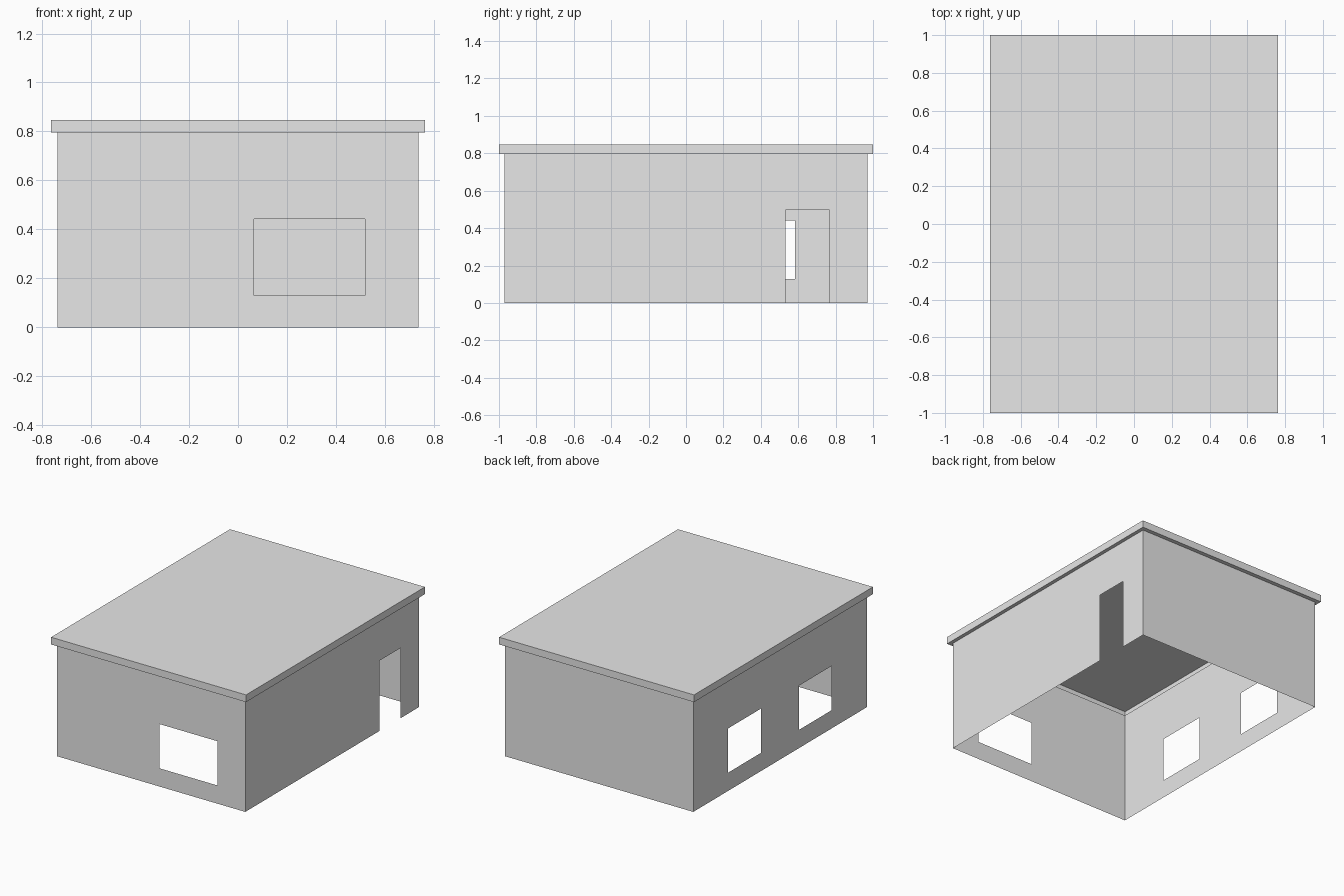
import bpy
import bmesh
from mathutils import Vector

cube = bpy.data.objects.get("Cube")
if cube:
    bpy.data.objects.remove(cube, do_unlink=True)

WALL_X, WALL_Y, WALL_TOP = 0.737, 0.971, 0.795
ROOF_X, ROOF_Y, ROOF_TOP = 0.763, 1.0, 0.846
SILL, LINTEL, DOOR_TOP = 0.129, 0.442, 0.497

grey = bpy.data.materials.new("plain grey")
grey.use_nodes = True
grey.diffuse_color = (0.8, 0.8, 0.8, 1)
grey.node_tree.nodes["Principled BSDF"].inputs["Base Color"].default_value = (0.8, 0.8, 0.8, 1)


def make_object(name, bm):
    mesh = bpy.data.meshes.new(name)
    bm.to_mesh(mesh)
    bm.free()
    mesh.materials.append(grey)
    obj = bpy.data.objects.new(name, mesh)
    bpy.context.collection.objects.link(obj)
    return obj


def wall(name, start, end, openings=()):
    """Thin wall from start to end; openings are (from, to, bottom, top) along it."""
    start, end = Vector((*start, 0)), Vector((*end, 0))
    length = (end - start).length
    along = (end - start) / length
    us = sorted({0, length, *(u for o in openings for u in o[:2])})
    zs = sorted({0, WALL_TOP, *(z for o in openings for z in o[2:])})
    bm = bmesh.new()
    grid = [[bm.verts.new(start + along * u + Vector((0, 0, z))) for z in zs] for u in us]
    for i in range(len(us) - 1):
        for j in range(len(zs) - 1):
            u, z = (us[i] + us[i + 1]) / 2, (zs[j] + zs[j + 1]) / 2
            if not any(a < u < b and c < z < d for a, b, c, d in openings):
                bm.faces.new((grid[i][j], grid[i + 1][j], grid[i + 1][j + 1], grid[i][j + 1]))
    loose = [v for v in bm.verts if not v.link_faces]
    bmesh.ops.delete(bm, geom=loose, context='VERTS')
    make_object(name, bm)


# Four walls, counterclockwise so that they face outward
front_right, front_left = (-WALL_X, -WALL_Y), (WALL_X, -WALL_Y)
back_left, back_right = (WALL_X, WALL_Y), (-WALL_X, WALL_Y)
wall("front_wall", front_right, front_left,
     [(WALL_X + 0.065, WALL_X + 0.519, SILL, LINTEL)])
wall("door_wall", front_left, back_left,
     [(WALL_Y + 0.531, WALL_Y + 0.766, 0, DOOR_TOP)])
wall("back_wall", back_left, back_right)
wall("window_wall", back_right, front_right,
     [(WALL_Y - y1, WALL_Y - y0, SILL, LINTEL) for y0, y1 in ((0.215, 0.583), (-0.575, -0.21))])

# Roof: soffit ring around the wall tops, fascia and flat top
bm = bmesh.new()


def ring(x, y, z):
    return [bm.verts.new((sx * x, sy * y, z)) for sx, sy in ((-1, -1), (1, -1), (1, 1), (-1, 1))]


rings = [ring(WALL_X, WALL_Y, WALL_TOP), ring(ROOF_X, ROOF_Y, WALL_TOP), ring(ROOF_X, ROOF_Y, ROOF_TOP)]
for low, high in zip(rings, rings[1:]):
    for i in range(4):
        k = (i + 1) % 4
        bm.faces.new((low[i], low[k], high[k], high[i]))
bm.faces.new(rings[-1])
make_object("roof", bm)
